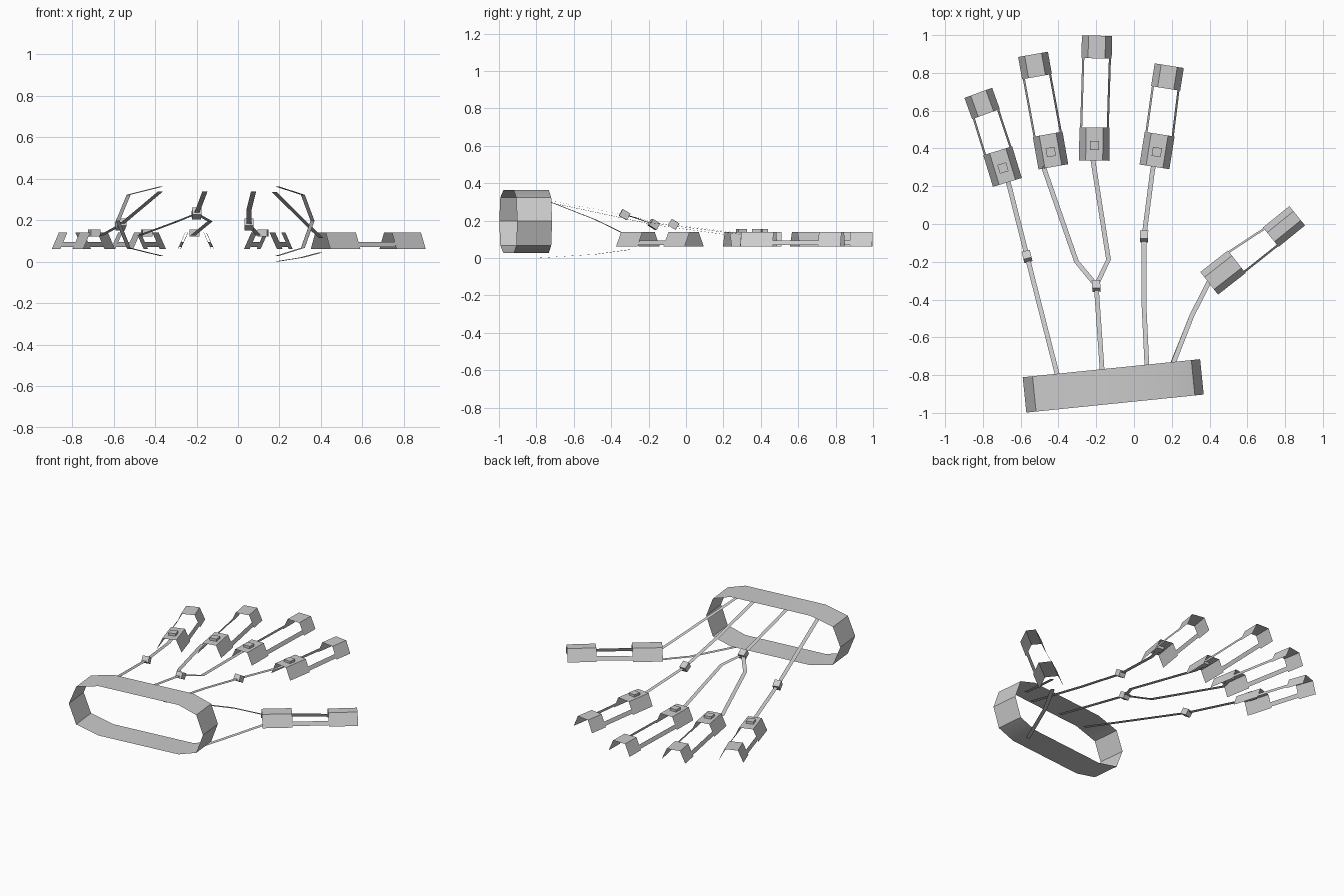
import bpy
from math import radians
from mathutils import Vector, Matrix

if "Cube" in bpy.data.objects:
    bpy.data.objects.remove(bpy.data.objects["Cube"])


def mesh(name, verts, faces):
    me = bpy.data.meshes.new(name)
    me.from_pydata([tuple(v) for v in verts], [], faces)
    me.update()
    ob = bpy.data.objects.new(name, me)
    bpy.context.collection.objects.link(ob)
    return ob


def sheet(name, row_a, row_b, closed=False):
    """Thin sheet between two matching rows of points."""
    n = len(row_a)
    last = n if closed else n - 1
    faces = [(i, (i + 1) % n, n + (i + 1) % n, n + i) for i in range(last)]
    return mesh(name, list(row_a) + list(row_b), faces)


def placed(x, y, tilt):
    # tilt is clockwise from +y, in degrees
    return Matrix.Translation((x, y, 0)) @ Matrix.Rotation(radians(-tilt), 4, 'Z')


def section(half):
    # cross-section of a finger cap: flat top with two sloping sides
    return [(-half, 0.062), (-half + 0.035, 0.14), (half - 0.035, 0.14), (half, 0.062)]


def cap(name, m, half, length):
    rows = [[m @ Vector((x, s * length / 2, z)) for x, z in section(half)] for s in (1, -1)]
    sheet(name, *rows)


def box(name, m, size):
    sx, sy, sz = (s / 2 for s in size)
    v = [m @ Vector((x, y, z)) for x in (-sx, sx) for y in (-sy, sy) for z in (-sz, sz)]
    mesh(name, v, [(0, 1, 3, 2), (4, 6, 7, 5), (0, 4, 5, 1), (2, 3, 7, 6), (0, 2, 6, 4), (1, 5, 7, 3)])


def ribbon(name, pts, width=0.025):
    pts = [Vector(p) for p in pts]
    left, right = [], []
    for i, p in enumerate(pts):
        d = pts[min(i + 1, len(pts) - 1)] - pts[max(i - 1, 0)]
        side = Vector((d.y, -d.x, 0)).normalized() * width / 2
        left.append(p - side)
        right.append(p + side)
    sheet(name, right, left)


# finger units: lower cap and tip cap joined by two side strips
# name: (lower x, y, tilt), (tip x, y, tilt), half widths, lengths
fingers = {
    "little_finger": ((-0.696, 0.304, -17), (-0.804, 0.638, -20), (0.08, 0.078), (0.175, 0.12)),
    "ring_finger": ((-0.442, 0.389, -10), (-0.524, 0.839, -10), (0.08, 0.08), (0.175, 0.12)),
    "middle_finger": ((-0.21, 0.423, 0.5), (-0.197, 0.937, 1), (0.08, 0.08), (0.175, 0.12)),
    "index_finger": ((0.122, 0.389, 9), (0.177, 0.778, 9), (0.08, 0.078), (0.175, 0.122)),
    "thumb": ((0.471, -0.257, 52), (0.794, -0.013, 51), (0.076, 0.066), (0.185, 0.18)),
}
for name, (low, tip, halves, lens) in fingers.items():
    ml, mt = placed(*low), placed(*tip)
    cap(name + "_lower_cap", ml, halves[0], lens[0])
    cap(name + "_tip_cap", mt, halves[1], lens[1])
    for s, side in ((-1, "left"), (1, "right")):
        ends = []
        for m, h, y in ((ml, halves[0], lens[0] / 2), (mt, halves[1], -lens[1] / 2)):
            ends.append([m @ Vector((s * (h - 0.004), y, 0.07)),
                         m @ Vector((s * (h - 0.015), y, 0.095))])
        sheet(name + "_strip_" + side, *(ends if s < 0 else ends[::-1]))
    if name != "thumb":
        box(name + "_pad", ml @ Matrix.Translation((0, -0.008, 0.139)), (0.048, 0.048, 0.034))

# wrist band: open sheet loop, turned slightly
profile = [(-0.26, 0.363), (0.30, 0.363), (0.425, 0.323), (0.472, 0.197), (0.425, 0.067), (0.30, 0.028),
           (-0.26, 0.028), (-0.42, 0.067), (-0.472, 0.197), (-0.42, 0.323)]
m = placed(-0.11, -0.857, -5.8)
band = sheet("wrist_band", [m @ Vector((x, -0.094, z)) for x, z in profile],
             [m @ Vector((x, 0.094, z)) for x, z in profile], closed=True)
for p in band.data.polygons:
    p.flip()
band.data.update()

# tendon ribbons from the band to the finger pads
ribbon("little_tendon", [(-0.375, -0.92, 0.338), (-0.566, -0.172, 0.178), (-0.66, 0.20, 0.127), (-0.69, 0.29, 0.125)])
ribbon("shared_tendon", [(-0.16, -0.90, 0.338), (-0.2, -0.325, 0.232)])
ribbon("ring_tendon", [(-0.2, -0.325, 0.232), (-0.305, -0.198, 0.19), (-0.475, 0.29, 0.127), (-0.444, 0.38, 0.125)])
ribbon("middle_tendon", [(-0.2, -0.325, 0.232), (-0.135, -0.188, 0.195), (-0.217, 0.335, 0.127), (-0.21, 0.41, 0.125)])
ribbon("index_tendon", [(0.075, -0.89, 0.338), (0.053, -0.43, 0.25), (0.053, -0.066, 0.178), (0.098, 0.283, 0.127),
                        (0.12, 0.38, 0.125)])
ribbon("thumb_upper_tendon", [(0.175, -0.82, 0.337), (0.307, -0.484, 0.205), (0.40, -0.30, 0.115)])
ribbon("thumb_lower_tendon", [(0.18, -0.80, 0.0), (0.307, -0.484, 0.02), (0.40, -0.30, 0.045)])

# small guide blocks on the tendons, sloping with them
for name, x, y, z, tilt in (("little_guide", -0.566, -0.172, 0.18, -14), ("shared_guide", -0.2, -0.328, 0.232, -4),
                            ("index_guide", 0.053, -0.066, 0.18, 1)):
    slope = Matrix.Rotation(radians(-30 if "shared" in name else -32), 4, 'X')
    box(name, Matrix.Translation((0, 0, z)) @ placed(x, y, tilt) @ slope, (0.044, 0.048, 0.04))

# soft shading on the band's shallow bends
bpy.ops.object.select_all(action='DESELECT')
band.select_set(True)
bpy.context.view_layer.objects.active = band
bpy.ops.object.shade_smooth_by_angle(angle=radians(30))
